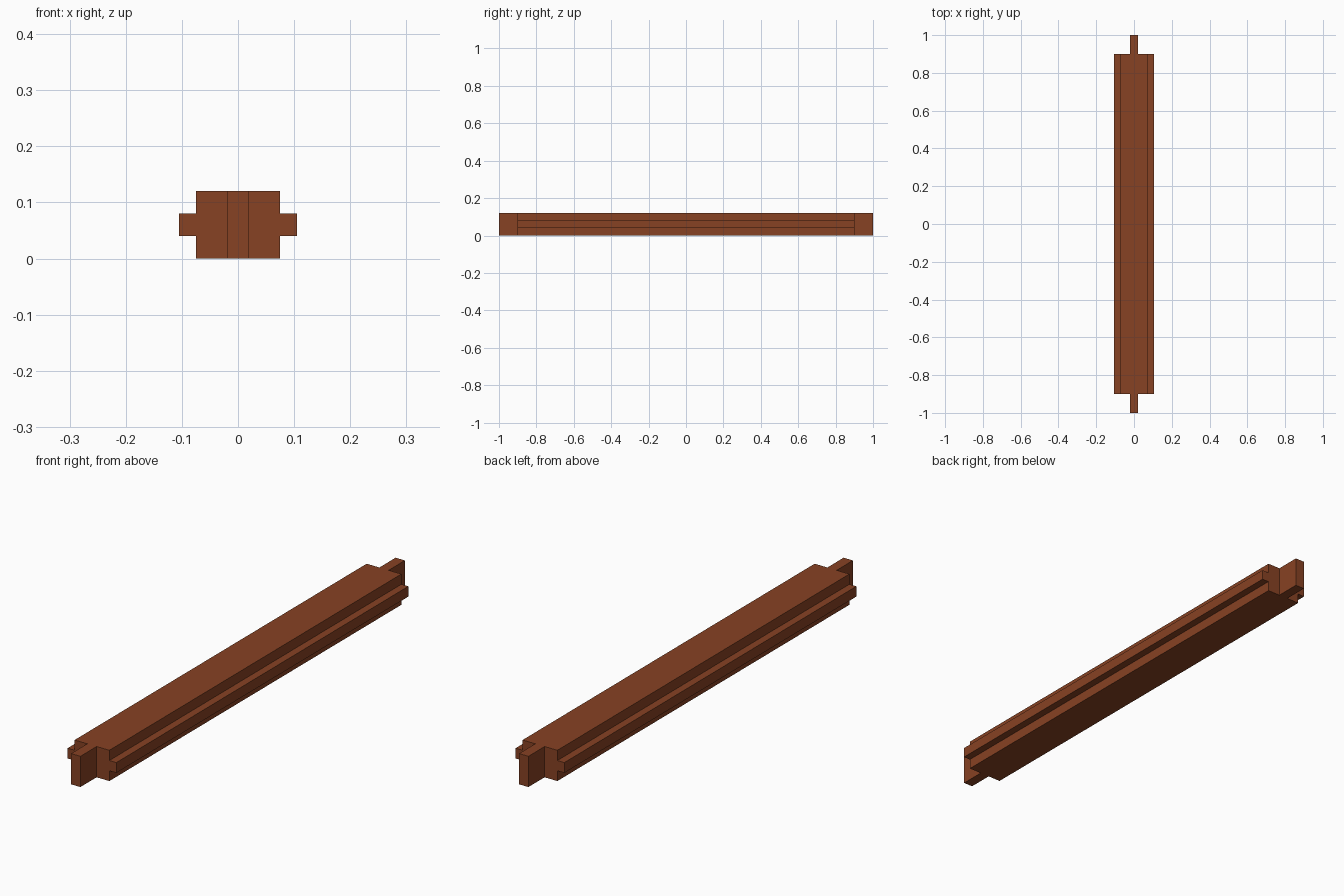
import bpy, bmesh
from mathutils import Vector

if "Cube" in bpy.data.objects:
    bpy.data.objects.remove(bpy.data.objects["Cube"])

BODY_X, TONGUE_X, TENON_X = 0.075, 0.105, 0.02
Z_LOW, Z_HIGH, HEIGHT = 0.04, 0.08, 0.12
BODY_Y, END_Y = 0.9, 1.0

wood = bpy.data.materials.new("reddish_brown_wood")
wood.diffuse_color = (0.242, 0.054, 0.017, 1)
wood.use_nodes = True
wood.node_tree.nodes["Principled BSDF"].inputs["Base Color"].default_value = wood.diffuse_color

bm = bmesh.new()

# Cross-section with side tongues, split into three faces so the tenon can grow from the middle
side = [(TENON_X, 0), (BODY_X, 0), (BODY_X, Z_LOW), (TONGUE_X, Z_LOW),
        (TONGUE_X, Z_HIGH), (BODY_X, Z_HIGH), (BODY_X, HEIGHT), (TENON_X, HEIGHT)]
wings = {s: [bm.verts.new((s * x, -BODY_Y, z)) for x, z in side] for s in (1, -1)}
faces = [bm.faces.new(wings[1]), bm.faces.new(wings[-1][::-1]),
         bm.faces.new((wings[-1][0], wings[1][0], wings[1][-1], wings[-1][-1]))]


def extrude(region, dy):
    new = bmesh.ops.extrude_face_region(bm, geom=region, use_keep_orig=True)["geom"]
    verts = [g for g in new if isinstance(g, bmesh.types.BMVert)]
    bmesh.ops.translate(bm, verts=verts, vec=Vector((0, dy, 0)))


# Long body
extrude(faces, 2 * BODY_Y)

# Tenon at each end, replacing the middle end face
for s in (-1, 1):
    mid = [f for f in bm.faces
           if all(abs(v.co.x) < TENON_X + 0.001 and abs(v.co.y - s * BODY_Y) < 0.001 for v in f.verts)]
    extrude(mid, s * (END_Y - BODY_Y))
    bmesh.ops.delete(bm, geom=mid, context='FACES_ONLY')

# Join the flat top and bottom strips, then face everything outward
bmesh.ops.recalc_face_normals(bm, faces=bm.faces[:])

mesh = bpy.data.meshes.new("tongued_beam")
bm.to_mesh(mesh)
bm.free()
mesh.materials.append(wood)
beam = bpy.data.objects.new("tongued_beam", mesh)
bpy.context.collection.objects.link(beam)
